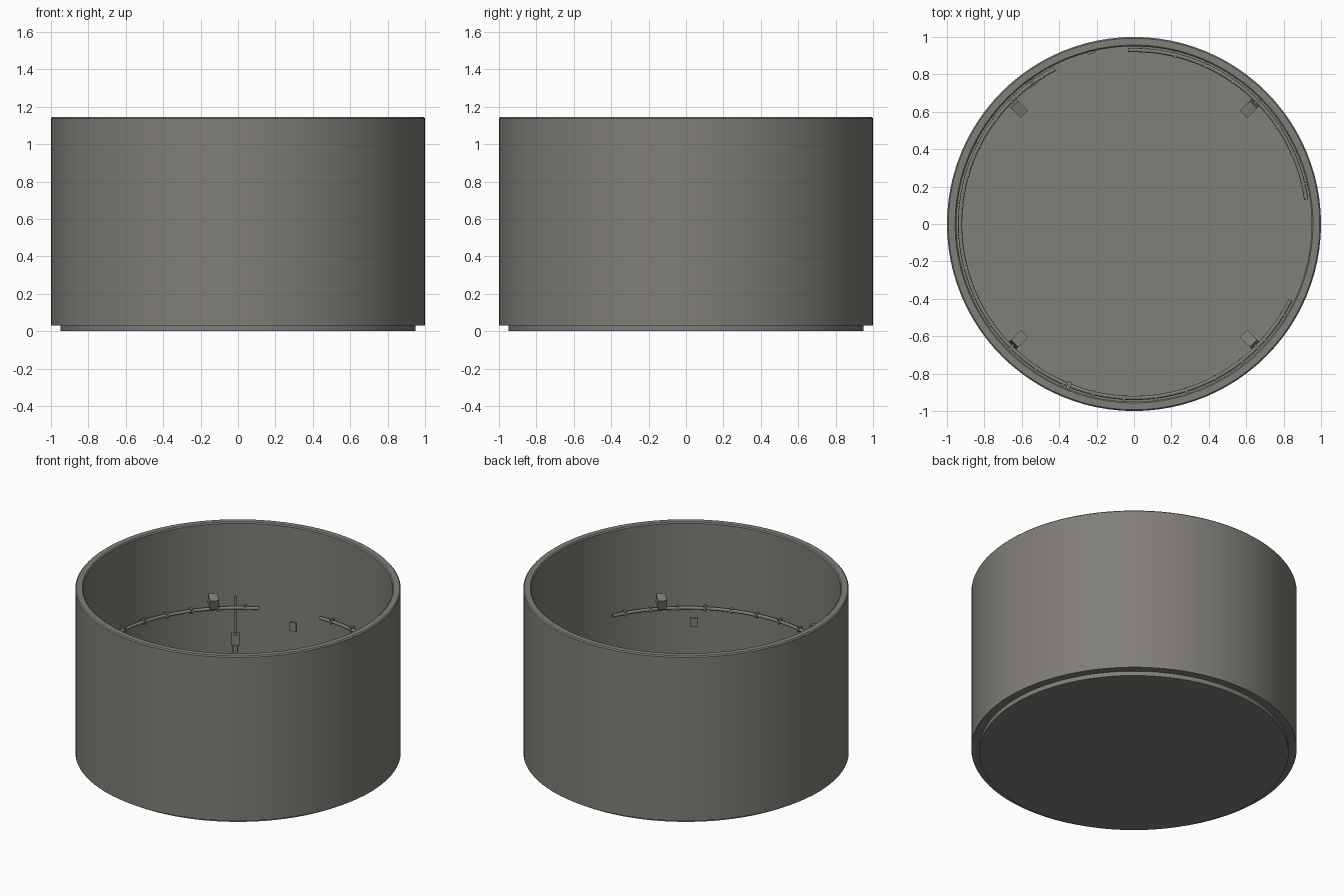
import bpy
import math
from mathutils import Matrix, Vector

cube = bpy.data.objects.get("Cube")
if cube:
    bpy.data.objects.remove(cube, do_unlink=True)

stone = bpy.data.materials.new("warm grey")
stone.use_nodes = True
stone.diffuse_color = (0.22, 0.21, 0.19, 1)
stone.node_tree.nodes["Principled BSDF"].inputs["Base Color"].default_value = stone.diffuse_color

SIDES = 96


def add_mesh(name, verts, faces):
    mesh = bpy.data.meshes.new(name)
    mesh.from_pydata(verts, [], faces)
    mesh.materials.append(stone)
    obj = bpy.data.objects.new(name, mesh)
    bpy.context.collection.objects.link(obj)
    return obj


def lathe(name, profile):
    """Spin a closed (radius, height) profile round the z axis."""
    n = len(profile)
    verts, faces = [], []
    for i in range(SIDES):
        a = 2 * math.pi * i / SIDES
        verts += [(r * math.cos(a), r * math.sin(a), z) for r, z in profile]
        for k in range(n):
            m, j, nxt = (k + 1) % n, i * n, ((i + 1) % SIDES) * n
            faces.append((j + k, nxt + k, nxt + m, j + m))
    return add_mesh(name, verts, faces)


def smooth(obj):
    bpy.ops.object.select_all(action="DESELECT")
    obj.select_set(True)
    bpy.context.view_layer.objects.active = obj
    bpy.ops.object.shade_smooth_by_angle(angle=math.radians(30))


def wall_box(name, azimuth, radius, z, size, tilt=0):
    """Box of (radial, tangential, vertical) size facing the centre."""
    bpy.ops.mesh.primitive_cube_add(size=1)
    obj = bpy.context.object
    obj.name = name
    place = (Matrix.Rotation(math.radians(azimuth), 4, "Z")
             @ Matrix.Translation(Vector((radius, 0, z)))
             @ Matrix.Rotation(math.radians(tilt), 4, "Y"))
    obj.data.transform(place @ Matrix.Diagonal((*size, 1)))
    obj.data.materials.append(stone)
    return obj


def tube(name, start, end, radius=0.93, z=0.575, thickness=0.011):
    """Arc of pipe held against the inner wall."""
    curve = bpy.data.curves.new(name, "CURVE")
    curve.dimensions = "3D"
    curve.bevel_depth = thickness
    curve.bevel_resolution = 2
    curve.use_fill_caps = True
    steps = int((end - start) / 3) + 1
    line = curve.splines.new("POLY")
    line.points.add(steps)
    for i, p in enumerate(line.points):
        a = math.radians(start + (end - start) * i / steps)
        p.co = (radius * math.cos(a), radius * math.sin(a), z, 1)
    curve.materials.append(stone)
    obj = bpy.data.objects.new(name, curve)
    bpy.context.collection.objects.link(obj)
    # Clips fixing the pipe to the wall
    count = int((end - start) / 10)
    for i in range(count):
        a = start + (i + 0.5) * (end - start) / count
        wall_box("pipe_clip", a, radius + 0.003, z, (0.034, 0.014, 0.03))


# Round wall with a slightly eased rim
wall = lathe("round_wall", [(0.95, 0.03), (1, 0.03), (1, 1.138), (0.993, 1.145),
                            (0.957, 1.145), (0.95, 1.138)])
smooth(wall)

# Base disc that projects below the wall
bpy.ops.mesh.primitive_cylinder_add(vertices=SIDES, radius=0.95, depth=0.05,
                                    location=(0, 0, 0.025))
base = bpy.context.object
base.name = "base_disc"
base.data.materials.append(stone)
smooth(base)

# Pipe round the inside, with two gaps
tube("long_pipe", 117, 334)
tube("short_pipe", 8, 92)

# Four tilted lamps on the diagonals
for az in (45, 135, 225, 315):
    wall_box("corner_lamp", az, 0.875, 0.65, (0.075, 0.055, 0.07), -15)
    wall_box("lamp_arm", az, 0.93, 0.65, (0.06, 0.015, 0.015))

# Flat wall plates
for az in (104, -58):
    wall_box("wall_plate", az, 0.944, 0.47, (0.012, 0.042, 0.06))

# Control box with a cord above and two leads below
wall_box("control_box", 126, 0.93, 0.36, (0.035, 0.052, 0.075))
wall_box("control_cord", 126, 0.935, 0.52, (0.012, 0.012, 0.26))
for side in (-0.8, 0.8):
    wall_box("control_lead", 126 + side, 0.935, 0.3, (0.01, 0.008, 0.06))

# Small hook on the front wall
wall_box("wall_hook", -112, 0.93, 0.65, (0.04, 0.02, 0.02))
